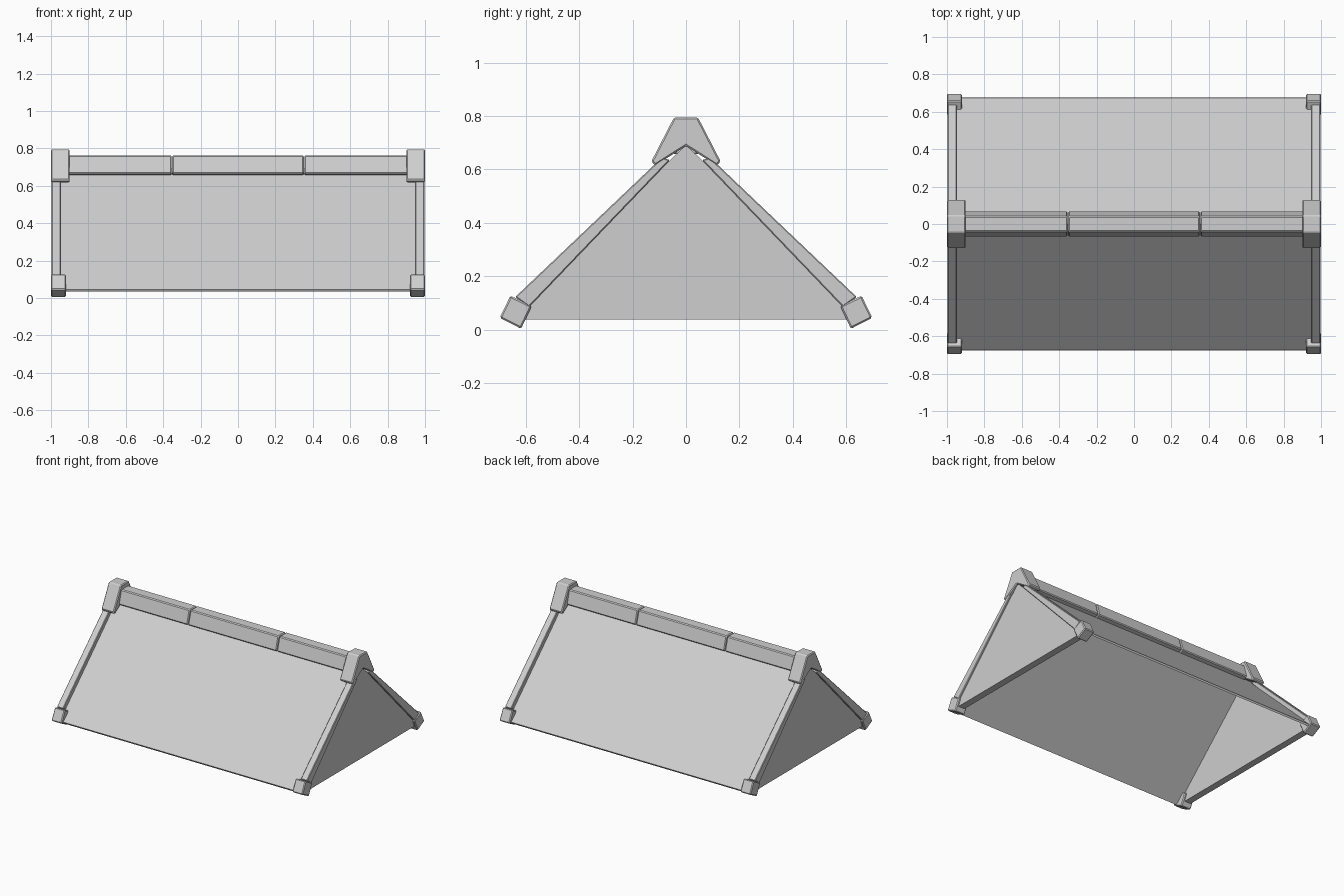
import bpy
import bmesh
from mathutils import Vector

cube = bpy.data.objects.get("Cube")
if cube:
    bpy.data.objects.remove(cube, do_unlink=True)

grey = bpy.data.materials.new("light_grey")
grey.use_nodes = True
colour = (0.62, 0.62, 0.62, 1)
grey.diffuse_color = colour
grey.node_tree.nodes["Principled BSDF"].inputs["Base Color"].default_value = colour


def prism(name, profile, x0, x1, bevel=0.0):
    """Extrude a (y, z) outline along x from x0 to x1."""
    bm = bmesh.new()
    face = bm.faces.new([bm.verts.new((x0, y, z)) for y, z in profile])
    moved = bmesh.ops.extrude_face_region(bm, geom=[face])["geom"]
    verts = [v for v in moved if isinstance(v, bmesh.types.BMVert)]
    bmesh.ops.translate(bm, verts=verts, vec=Vector((x1 - x0, 0, 0)))
    bmesh.ops.recalc_face_normals(bm, faces=bm.faces)
    mesh = bpy.data.meshes.new(name)
    bm.to_mesh(mesh)
    bm.free()
    mesh.materials.append(grey)
    obj = bpy.data.objects.new(name, mesh)
    bpy.context.collection.objects.link(obj)
    if bevel:
        mod = obj.modifiers.new("soft_edges", "BEVEL")
        mod.width = bevel
        mod.segments = 1
    return obj


def mirrored(half):
    """Complete a half outline across y = 0."""
    return half + [(-y, z) for y, z in reversed(half) if y > 0]


def flip(profile, side):
    return [(y * side, z) for y, z in profile]


# Outlines in (y, z)
slope = [(0, 0.692), (0.675, 0.046), (0.668, 0.034), (0, 0.672)]
gable = mirrored([(0, 0.688), (0.665, 0.038)])
rake = [(0.09, 0.645), (0.64, 0.122), (0.588, 0.085), (0.06, 0.635)]
foot = [(0.618, 0.003), (0.698, 0.044), (0.658, 0.127), (0.578, 0.088)]
cap = mirrored([(0, 0.795), (0.045, 0.795), (0.13, 0.63), (0.115, 0.615), (0, 0.688)])
ridge = mirrored([(0.04, 0.763), (0.068, 0.665), (0.03, 0.655)])

# Sloping panels
for side, label in ((-1, "front"), (1, "back")):
    prism(label + "_roof_panel", flip(slope, side), -0.985, 0.985)

# Gable walls, edge boards and corner pieces at both ends
for end, end_label in ((-1, "right"), (1, "left")):
    prism(end_label + "_gable_wall", gable, end * 0.935, end * 0.985)
    prism(end_label + "_ridge_cap", cap, end * 0.9, end, 0.006)
    for side, label in ((-1, "front"), (1, "back")):
        prism(f"{label}_{end_label}_edge_board", flip(rake, side),
              end * 0.947, end * 0.997, 0.004)
        prism(f"{label}_{end_label}_corner_foot", flip(foot, side),
              end * 0.92, end, 0.006)

# Ridge made of three tiles with narrow grooves between them
for label, x0, x1 in (("right", -0.91, -0.356), ("middle", -0.352, 0.352),
                      ("left", 0.356, 0.91)):
    prism(label + "_ridge_tile", ridge, x0, x1, 0.006)
